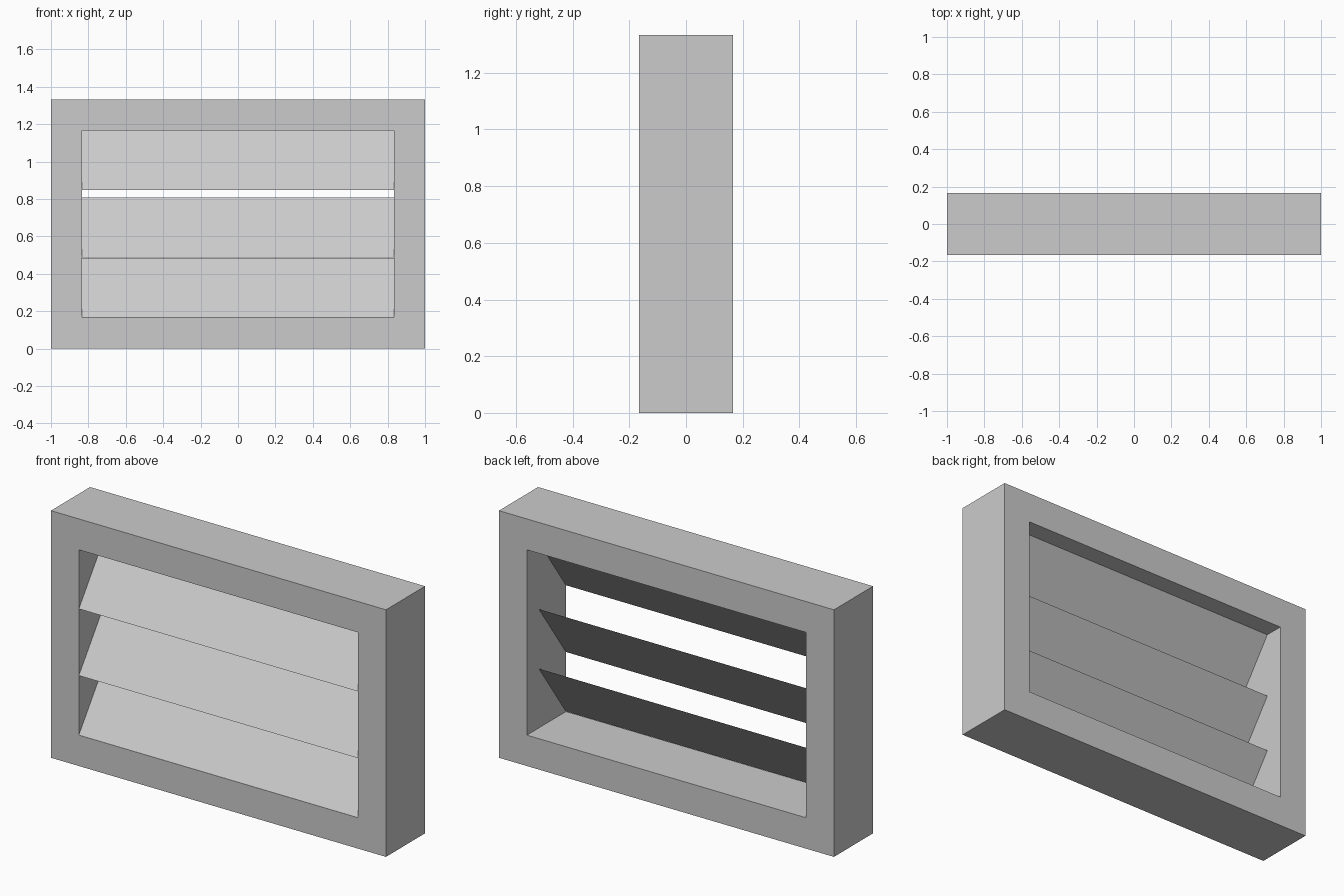
import bpy

if "Cube" in bpy.data.objects:
    bpy.data.objects.remove(bpy.data.objects["Cube"])

HALF_W, HEIGHT, HALF_D, BORDER = 1.0, 1.3333, 0.1667, 0.1667


def make_object(name, verts, faces):
    mesh = bpy.data.meshes.new(name)
    mesh.from_pydata(verts, [], faces)
    mesh.update()
    obj = bpy.data.objects.new(name, mesh)
    bpy.context.collection.objects.link(obj)
    return obj


def rectangle(inset, y):
    x, low, high = HALF_W - inset, inset, HEIGHT - inset
    return [(-x, y, low), (x, y, low), (x, y, high), (-x, y, high)]


# Outer frame: four rectangular loops joined into a closed ring
loops = [rectangle(0, -HALF_D), rectangle(0, HALF_D),
         rectangle(BORDER, HALF_D), rectangle(BORDER, -HALF_D)]
faces = []
for a in range(4):
    b = (a + 1) % 4
    for i in range(4):
        j = (i + 1) % 4
        faces.append((a * 4 + i, b * 4 + i, b * 4 + j, a * 4 + j))
make_object("vent_frame", [v for loop in loops for v in loop], faces)

# Slats: thin sheets rising from the front edge toward the back
inner_x = HALF_W - BORDER
for n, z in enumerate((0.167, 0.488, 0.848)):
    top = z + 0.319
    make_object(f"slat_{n + 1}",
                [(-inner_x, -HALF_D, z), (inner_x, -HALF_D, z),
                 (inner_x, 0.064, top), (-inner_x, 0.064, top)],
                [(0, 1, 2, 3)])

# Consistent outward normals on the frame
import bmesh
frame = bpy.data.objects["vent_frame"].data
bm = bmesh.new()
bm.from_mesh(frame)
bmesh.ops.recalc_face_normals(bm, faces=bm.faces)
bm.to_mesh(frame)
bm.free()
